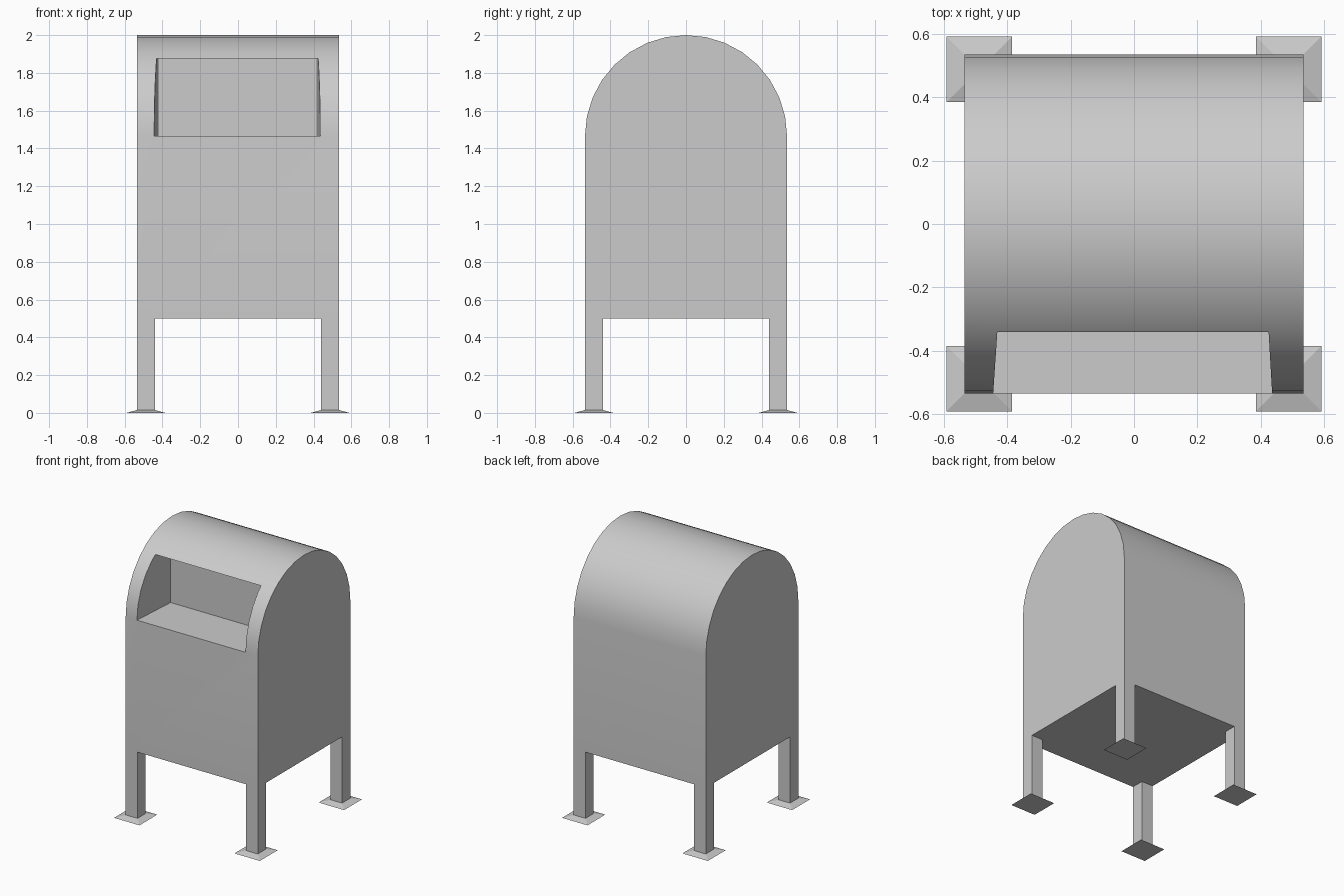
import bpy, bmesh, math

if "Cube" in bpy.data.objects:
    bpy.data.objects.remove(bpy.data.objects["Cube"])

W = 0.535          # half width of the box
SPRING = 1.465     # height where the round top starts
BOTTOM = 0.5


def make_object(name, bm):
    bmesh.ops.recalc_face_normals(bm, faces=bm.faces)
    mesh = bpy.data.meshes.new(name)
    bm.to_mesh(mesh)
    bm.free()
    ob = bpy.data.objects.new(name, mesh)
    bpy.context.collection.objects.link(ob)
    return ob


def loft(name, rings, cap_end=True):
    """Skin a list of equal-length point rings."""
    bm = bmesh.new()
    loops = [[bm.verts.new(p) for p in ring] for ring in rings]
    for a, b in zip(loops, loops[1:]):
        for i in range(len(a)):
            j = (i + 1) % len(a)
            bm.faces.new((a[i], a[j], b[j], b[i]))
    bm.faces.new(loops[0])
    if cap_end:
        bm.faces.new(loops[-1])
    return make_object(name, bm)


def rect(x0, x1, y0, y1, z):
    return [(x0, y0, z), (x1, y0, z), (x1, y1, z), (x0, y1, z)]


# Box with half-round top, extruded across x
SEGS = 16
profile = [(-W, BOTTOM), (W, BOTTOM)]
for i in range(SEGS + 1):
    a = math.pi * i / SEGS
    profile.append((W * math.cos(a), SPRING + W * math.sin(a)))
body = loft("mailbox_body", [[(x, y, z) for y, z in profile] for x in (-W, W)])


# Slightly tapered deposit recess in the front
def recess_ring(z):
    return [(-0.455, -0.7, z), (0.445, -0.7, z), (0.415, -0.18, z), (-0.42, -0.18, z)]


cutter = loft("recess_cutter", [recess_ring(SPRING), recess_ring(1.875)])
cutter.hide_render = True
mod = body.modifiers.new("recess", 'BOOLEAN')
mod.operation = 'DIFFERENCE'
mod.solver = 'EXACT'
mod.object = cutter
bpy.context.view_layer.objects.active = body
body.select_set(True)
bpy.ops.object.modifier_apply(modifier=mod.name)
bpy.data.objects.remove(cutter)
bpy.ops.object.shade_smooth_by_angle(angle=math.radians(30))

# Square legs flaring into thin base plates
c = 0.4875
for yname, sy in (("front", -1), ("back", 1)):
    for xname, sx in (("left", -1), ("right", 1)):
        rings = []
        for half, z in ((0.103, 0), (0.0475, 0.015), (0.0475, BOTTOM)):
            rings.append(rect(sx * c - half, sx * c + half,
                              sy * c - half, sy * c + half, z))
        loft(f"{yname}_{xname}_leg", rings, cap_end=False)
